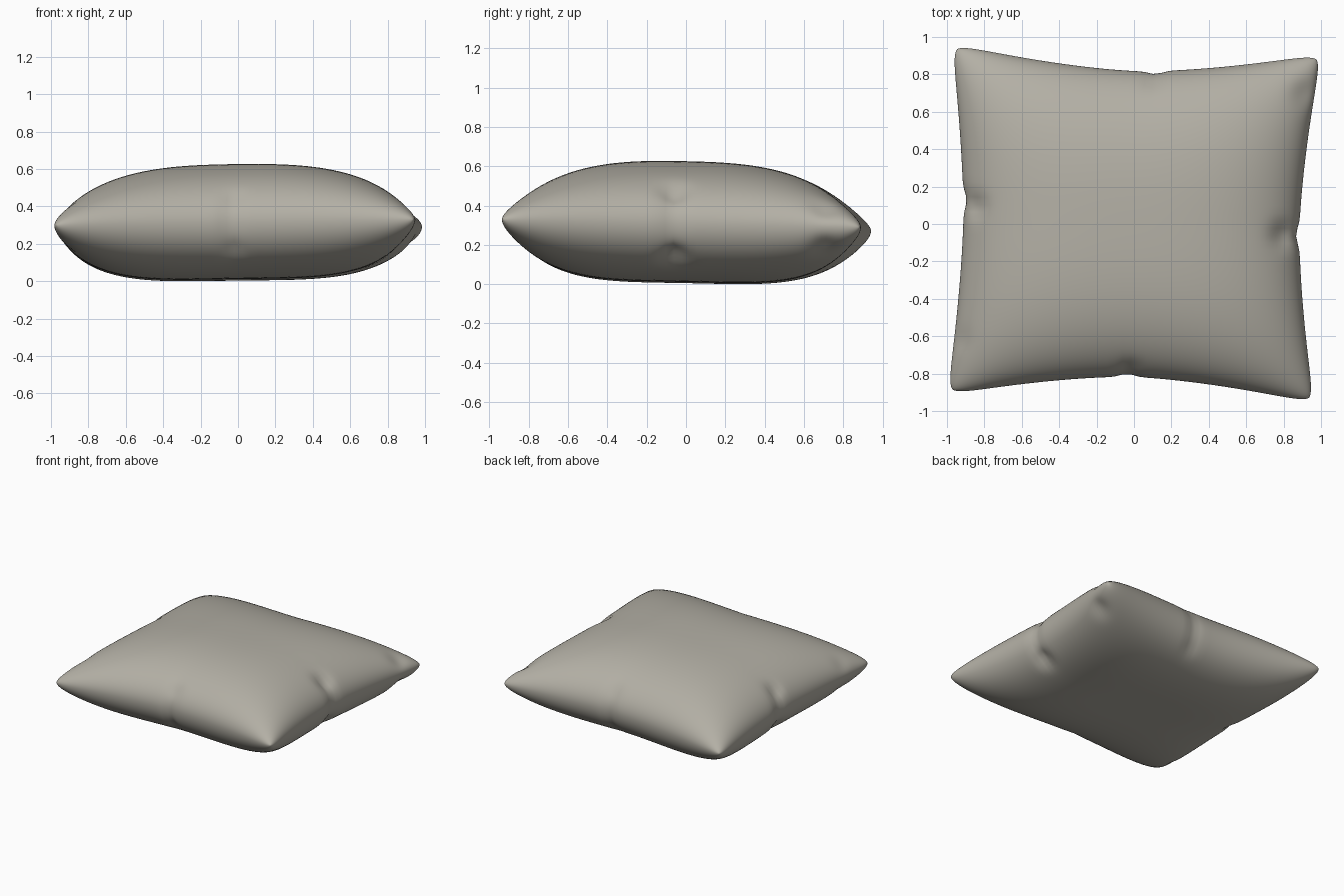
import bpy, bmesh
from math import sin, pi, exp
from mathutils import Vector

cube = bpy.data.objects.get("Cube")
if cube:
    bpy.data.objects.remove(cube)

# Corners of the seam, and how far each side bows inward
FL, FR = Vector((-1.0, -.915, .29)), Vector((.965, -.96, .32))
BL, BR = Vector((-.975, .965, .26)), Vector((1.005, .91, .28))
BOW = {"left": .075, "right": .10, "front": .12, "back": .12}
# Puckers at the sides: (x, y, radius, depth)
DENTS = [(.80, -.06, .06, .25), (-.85, .09, .05, .25), (-.02, -.77, .04, .15),
         (.10, .77, .05, .10), (.93, .70, .07, .25), (-.95, -.62, .06, .15)]
CELLS = 72


def bump(d, width):
    return exp(-(d / width) ** 2)


def sag(s):
    return 1 - abs(s) ** 1.6


def seam_point(u, v):
    """Point on the middle sheet, with bowed sides, notches and round corners."""
    a, b = (u + 1) / 2, (v + 1) / 2
    p = FL.lerp(FR, a).lerp(BL.lerp(BR, a), b)
    p.z += .025 * (1 - u * u) * (1 - v * v)
    p.x += BOW["left"] * sag(v) * (1 - a) - BOW["right"] * sag(v) * a
    p.y += BOW["front"] * sag(u) * (1 - b) - BOW["back"] * sag(u) * b
    # Narrow notches near the middle of each side
    side = abs(u) ** 10 * (1 if u < 0 else -1)
    p.x += side * .018 * bump(v - (.11 if u < 0 else -.04), .06)
    end = abs(v) ** 10 * (1 if v < 0 else -1)
    p.y += end * .016 * bump(u - (-.02 if v < 0 else .1), .05)
    pull = .03 * abs(u * v) ** 16
    p.x -= pull * u
    p.y -= pull * v
    return p


def add_sheet(bm, side):
    """One puffed face of the cushion: side is 1 for top, -1 for bottom."""
    power = 3.0 if side > 0 else 3.6
    new = bmesh.ops.create_grid(bm, x_segments=CELLS, y_segments=CELLS, size=1)
    for vert in new["verts"]:
        u, v = sin(vert.co.x * pi / 2), sin(vert.co.y * pi / 2)
        p = seam_point(u, v)
        puff = (max(0, 1 - abs(u) ** power) * max(0, 1 - abs(v) ** power)) ** .5
        for x, y, radius, depth in DENTS:
            puff *= 1 - depth * bump(((p.x - x) ** 2 + (p.y - y) ** 2) ** .5, radius)
        p.z += side * puff * (.303 if side > 0 else .3125)
        vert.co = p


# Cushion: two puffed sheets welded along the seam
bm = bmesh.new()
add_sheet(bm, 1)
add_sheet(bm, -1)
bmesh.ops.remove_doubles(bm, verts=bm.verts, dist=.00005)
bmesh.ops.recalc_face_normals(bm, faces=bm.faces)
low = min(v.co.z for v in bm.verts)
bmesh.ops.translate(bm, verts=bm.verts, vec=(0, 0, -low))
for face in bm.faces:
    face.smooth = True
mesh = bpy.data.meshes.new("cushion")
bm.to_mesh(mesh)
bm.free()
cushion = bpy.data.objects.new("cushion", mesh)
bpy.context.collection.objects.link(cushion)

# Fabric colour
fabric = bpy.data.materials.new("warm grey fabric")
fabric.use_nodes = True
colour = (.45, .43, .375, 1)
fabric.diffuse_color = colour
shader = fabric.node_tree.nodes["Principled BSDF"]
shader.inputs["Base Color"].default_value = colour
shader.inputs["Roughness"].default_value = .9
mesh.materials.append(fabric)
